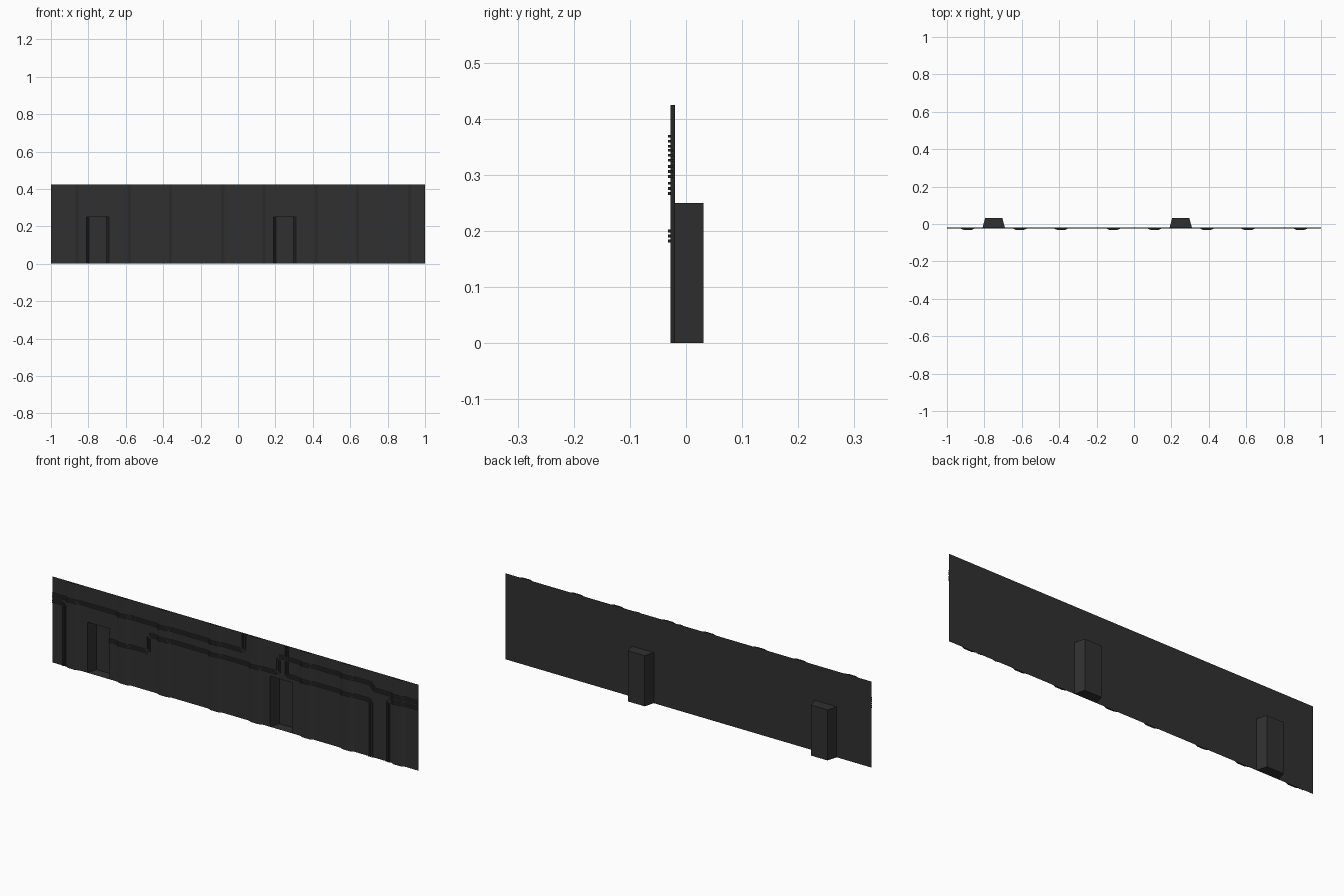
import bpy
import bmesh
from mathutils import Vector

if "Cube" in bpy.data.objects:
    bpy.data.objects.remove(bpy.data.objects["Cube"])

H = 0.425                 # wall height
WALL_Y = -0.02            # wall plane
RIB_Y = -0.028            # front of pilasters
PILASTERS = [-0.89, -0.61, -0.39, -0.11, 0.11, 0.39, 0.61, 0.89]
OUT, INN = 0.038, 0.02    # pilaster half widths at wall and at front
NICHES = [-0.75, 0.25]

mat = bpy.data.materials.new("charcoal")
mat.diffuse_color = (0.03, 0.03, 0.03, 1)
mat.use_nodes = True
mat.node_tree.nodes["Principled BSDF"].inputs["Base Color"].default_value = mat.diffuse_color


def make(name, bm, fix_normals=False):
    bmesh.ops.remove_doubles(bm, verts=bm.verts[:], dist=1e-5)
    if fix_normals:
        bmesh.ops.recalc_face_normals(bm, faces=bm.faces[:])
    me = bpy.data.meshes.new(name)
    bm.to_mesh(me)
    bm.free()
    me.materials.append(mat)
    ob = bpy.data.objects.new(name, me)
    bpy.context.collection.objects.link(ob)
    return ob


def face(bm, *pts):
    bm.faces.new([bm.verts.new(p) for p in pts])


# flat wall with two door openings
bm = bmesh.new()
xs = [-1] + [c + s for c in NICHES for s in (-0.06, 0.06)] + [1]
for i in range(len(xs) - 1):
    a, b = xs[i], xs[i + 1]
    for z0, z1 in ((0, 0.25), (0.25, H)):
        if i % 2 and z0 == 0:
            continue
        face(bm, (a, WALL_Y, z0), (b, WALL_Y, z0), (b, WALL_Y, z1), (a, WALL_Y, z1))
make("wall", bm)

# tapered door niches, open to the front
for n, c in enumerate(NICHES):
    bm = bmesh.new()
    z, yb = 0.25, 0.031
    a, b, p, q = c - 0.06, c + 0.06, c - 0.046, c + 0.046
    face(bm, (p, yb, 0), (q, yb, 0), (q, yb, z), (p, yb, z))
    face(bm, (a, WALL_Y, 0), (p, yb, 0), (p, yb, z), (a, WALL_Y, z))
    face(bm, (q, yb, 0), (b, WALL_Y, 0), (b, WALL_Y, z), (q, yb, z))
    face(bm, (a, WALL_Y, 0), (b, WALL_Y, 0), (q, yb, 0), (p, yb, 0))
    face(bm, (p, yb, z), (q, yb, z), (b, WALL_Y, z), (a, WALL_Y, z))
    make(f"door_niche_{n + 1}", bm)

# pilasters with bevelled sides
for n, c in enumerate(PILASTERS):
    bm = bmesh.new()
    prof = [(c - OUT, WALL_Y), (c - INN, RIB_Y), (c + INN, RIB_Y), (c + OUT, WALL_Y)]
    for (x0, y0), (x1, y1) in zip(prof, prof[1:]):
        face(bm, (x0, y0, 0), (x1, y1, 0), (x1, y1, H), (x0, y0, H))
    face(bm, *[(x, y, H) for x, y in prof])
    face(bm, *[(x, y, 0) for x, y in reversed(prof)])
    make(f"pilaster_{n + 1}", bm)


def surface(x):
    """Front surface y of wall and pilasters at x."""
    d = min(abs(x - c) for c in PILASTERS)
    t = min(max((OUT - d) / (OUT - INN), 0), 1)
    return WALL_Y + (RIB_Y - WALL_Y) * t


def refine(path):
    """Chamfer the corners and add points where the wall surface bends."""
    pts = [Vector(p) for p in path]
    out = [pts[0]]
    for a, b, c in zip(pts, pts[1:], pts[2:]):
        out += [b + (a - b).normalized() * 0.011, b + (c - b).normalized() * 0.011]
    out.append(pts[-1])
    breaks = [c + s for c in PILASTERS for s in (-OUT, -INN, INN, OUT)]
    res = [out[0]]
    for a, b in zip(out, out[1:]):
        if abs(a.y - b.y) < 1e-6:
            inside = [x for x in breaks if min(a.x, b.x) + 0.001 < x < max(a.x, b.x) - 0.001]
            res += [Vector((x, a.y)) for x in sorted(inside, reverse=a.x > b.x)]
        res.append(b)
    return res


def shift(pts, o):
    """Parallel copy of a polyline with mitred corners."""
    res = []
    for i, p in enumerate(pts):
        d0 = (p - pts[i - 1]).normalized() if i else (pts[1] - p).normalized()
        d1 = (pts[i + 1] - p).normalized() if i < len(pts) - 1 else d0
        n0, n1 = Vector((-d0.y, d0.x)), Vector((-d1.y, d1.x))
        m = (n0 + n1).normalized()
        res.append(p + m * (o / m.dot(n0)))
    return res


# triple cables that follow the wall surface
CABLES = {
    "upper_left": [(-1, 0.335), (0.045, 0.335), (0.045, H)],
    "left_drop": [(-1, 0.306), (-0.937, 0.306), (-0.937, 0)],
    "middle": [(-0.69, 0.191), (-0.475, 0.191), (-0.475, 0.276), (0.235, 0.276),
               (0.235, 0.36), (0.75, 0.36), (0.75, 0.335), (1, 0.335)],
    "centre_drop": [(0.28, H), (0.28, 0.276), (0.74, 0.276), (0.74, 0)],
    "right_drop": [(1, 0.306), (0.834, 0.306), (0.834, 0)],
}
for name, path in CABLES.items():
    bm = bmesh.new()
    pts = refine(path)
    for o in (-0.009, 0, 0.009):
        rings = []
        for l, r in zip(shift(pts, o - 0.0025), shift(pts, o + 0.0025)):
            rings.append([bm.verts.new((p.x, surface(p.x) - h, p.y))
                          for p, h in ((l, 0), (l, 0.004), (r, 0.004), (r, 0))])
        for s, t in zip(rings, rings[1:]):
            for k in range(4):
                j = (k + 1) % 4
                bm.faces.new((s[k], s[j], t[j], t[k]))
        bm.faces.new(rings[0])
        bm.faces.new(rings[-1])
    make("cable_" + name, bm, True)
